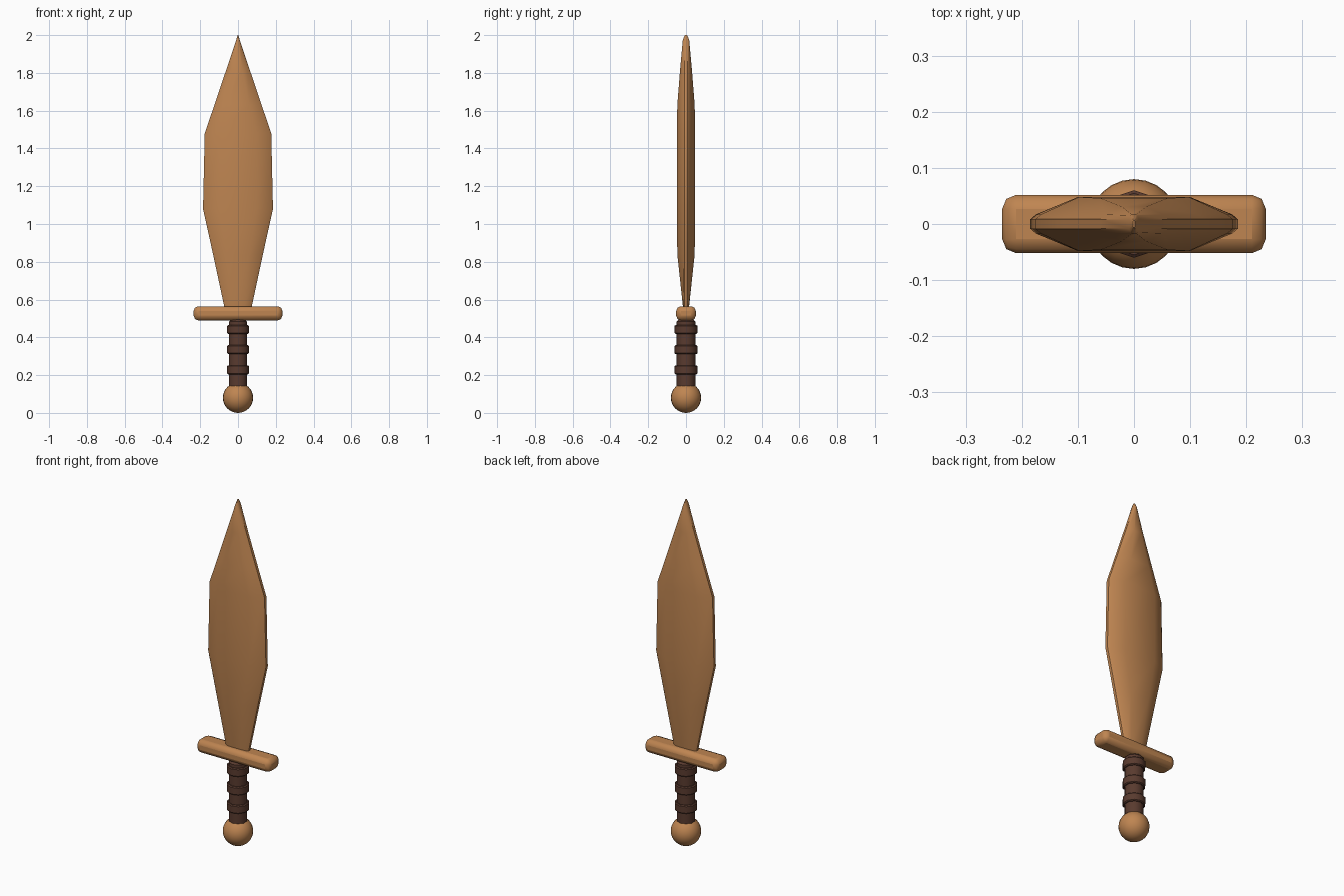
import bpy, bmesh, math

if "Cube" in bpy.data.objects:
    bpy.data.objects.remove(bpy.data.objects["Cube"])


def material(name, rgb):
    m = bpy.data.materials.new(name)
    m.diffuse_color = (*rgb, 1)
    m.use_nodes = True
    m.node_tree.nodes["Principled BSDF"].inputs["Base Color"].default_value = m.diffuse_color
    return m


wood = material("light wood", (0.52, 0.235, 0.083))
leather = material("dark leather", (0.10, 0.043, 0.028))


def finish(bm, name, mat, bevel=0, segments=2, angle=32):
    bmesh.ops.recalc_face_normals(bm, faces=bm.faces)
    mesh = bpy.data.meshes.new(name)
    bm.to_mesh(mesh)
    bm.free()
    mesh.materials.append(mat)
    ob = bpy.data.objects.new(name, mesh)
    bpy.context.collection.objects.link(ob)
    if bevel:
        mod = ob.modifiers.new("rounded edges", 'BEVEL')
        mod.width, mod.segments = bevel, segments
        mod.limit_method = 'ANGLE'
        mod.angle_limit = math.radians(50)
    bpy.ops.object.select_all(action='DESELECT')
    ob.select_set(True)
    bpy.context.view_layer.objects.active = ob
    bpy.ops.object.shade_smooth_by_angle(angle=math.radians(angle))
    return ob


# Blade: lofted sections (z, half width, half width of flat, half thickness)
sections = [
    (0.55, 0.070, 0.030, 0.015),
    (0.84, 0.132, 0.060, 0.046),
    (1.08, 0.185, 0.100, 0.048),
    (1.48, 0.176, 0.098, 0.048),
    (1.63, 0.125, 0.060, 0.046),
    (1.82, 0.061, 0.022, 0.031),
    (1.975, 0.009, 0.004, 0.017),
    (2.00, 0.002, 0.001, 0.006),
]
bm = bmesh.new()
rings = []
for z, w, f, t in sections:
    e = min(0.017, t * 0.9)
    c = min(0.010, w * 0.3)
    quarter = [(w, e * 0.5), (w - c, e), (f, t)]
    half = quarter + [(-x, y) for x, y in reversed(quarter)]
    loop = half + [(x, -y) for x, y in reversed(half)]
    rings.append([bm.verts.new((x, y, z)) for x, y in loop])
for a, b in zip(rings, rings[1:]):
    for i in range(len(a)):
        j = (i + 1) % len(a)
        bm.faces.new((a[i], a[j], b[j], b[i]))
bm.faces.new(rings[0])
bm.faces.new(rings[-1])
finish(bm, "blade", wood)

# Crossguard
bm = bmesh.new()
bmesh.ops.create_cube(bm, size=1)
for v in bm.verts:
    v.co.x *= 0.47
    v.co.y *= 0.104
    v.co.z = v.co.z * 0.075 + 0.527
finish(bm, "crossguard", wood, 0.025)


# Ten-sided grip and wrapped bands
def cylinder(name, radius, z0, z1, bevel):
    bm = bmesh.new()
    bmesh.ops.create_cone(bm, cap_ends=True, segments=10, radius1=radius,
                          radius2=radius, depth=z1 - z0)
    for v in bm.verts:
        v.co.z += (z0 + z1) / 2
    return finish(bm, name, leather, bevel, 1, 40)


cylinder("grip", 0.050, 0.13, 0.495, 0.012)
for i in range(3):
    z = 0.228 + i * 0.107
    cylinder(f"grip_band_{i + 1}", 0.060, z - 0.024, z + 0.024, 0.005)

# Pommel
bm = bmesh.new()
bmesh.ops.create_uvsphere(bm, u_segments=24, v_segments=16, radius=0.08)
for v in bm.verts:
    v.co.z += 0.08
finish(bm, "pommel", wood)
